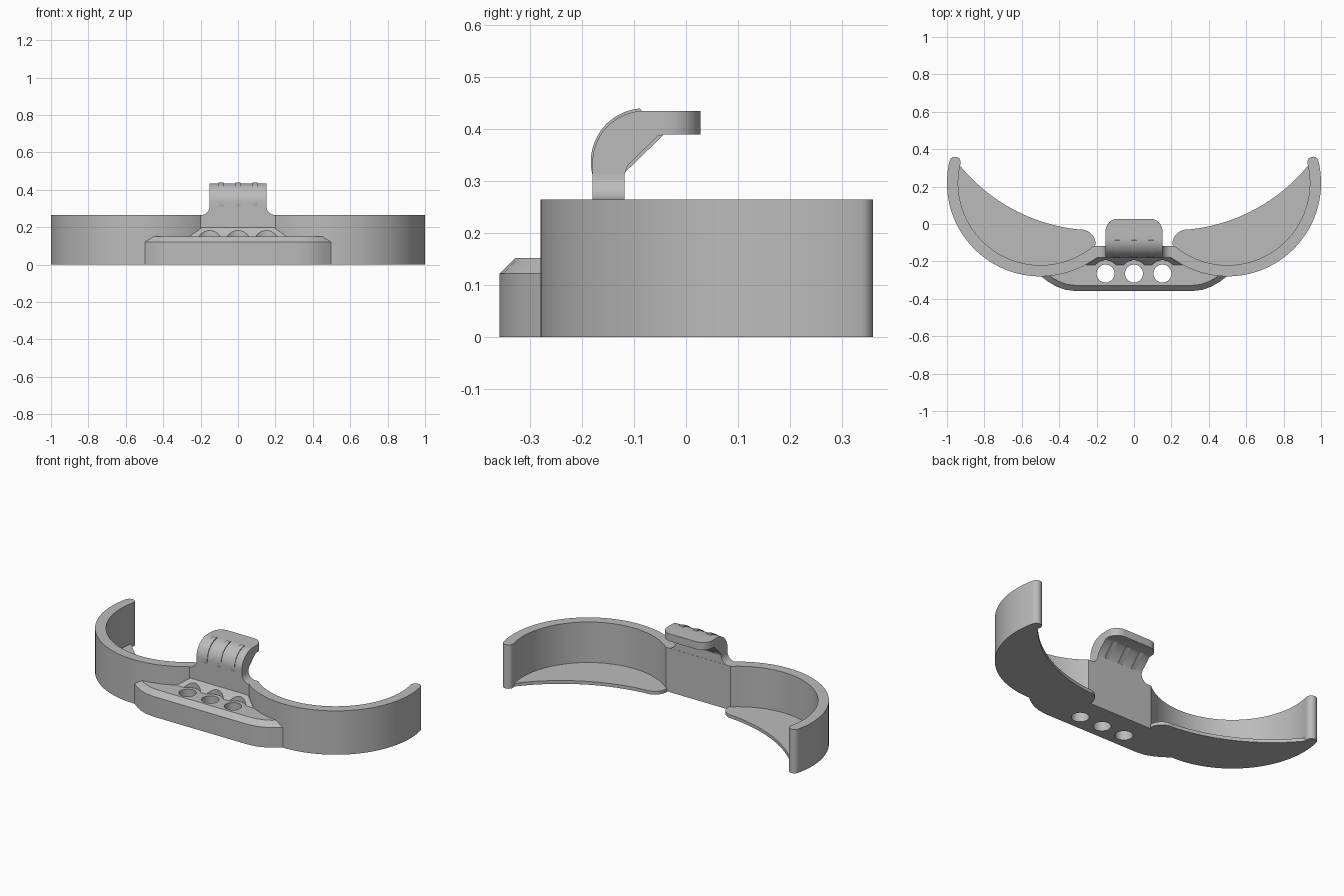
import bpy, bmesh
from math import radians, cos, sin
from mathutils import Vector

cube = bpy.data.objects.get("Cube")
if cube:
    bpy.data.objects.remove(cube, do_unlink=True)

grey = bpy.data.materials.new("plain grey")
grey.use_nodes = True
grey.diffuse_color = (0.5, 0.5, 0.5, 1)
grey.node_tree.nodes["Principled BSDF"].inputs["Base Color"].default_value = grey.diffuse_color


def finish(name, bm):
    bmesh.ops.recalc_face_normals(bm, faces=bm.faces)
    mesh = bpy.data.meshes.new(name)
    bm.to_mesh(mesh)
    bm.free()
    mesh.materials.append(grey)
    obj = bpy.data.objects.new(name, mesh)
    bpy.context.collection.objects.link(obj)
    return obj


def smooth(obj):
    bpy.ops.object.select_all(action='DESELECT')
    obj.select_set(True)
    bpy.context.view_layer.objects.active = obj
    bpy.ops.object.shade_smooth_by_angle(angle=radians(30))


def arc(cx, cy, r, a0, a1, n):
    angles = [radians(a0 + (a1 - a0) * i / n) for i in range(n + 1)]
    return [(cx + r * cos(a), cy + r * sin(a)) for a in angles]


def mirrored(half):
    """Close a right-hand outline with its left-hand reflection."""
    return half + [(-x, y) for x, y in reversed(half)]


def loft(name, rings):
    """Skin a stack of equal-length 3D outlines and cap both ends."""
    bm = bmesh.new()
    loops = [[bm.verts.new(p) for p in ring] for ring in rings]
    for a, b in zip(loops, loops[1:]):
        for i in range(len(a)):
            j = (i + 1) % len(a)
            bm.faces.new((a[i], a[j], b[j], b[i]))
    bm.faces.new(loops[0])
    bm.faces.new(loops[-1])
    return finish(name, bm)


def flat_prism(name, pts, z0, z1):
    return loft(name, [[(x, y, z) for x, y in pts] for z in (z0, z1)])


def side_prism(name, pts, x0, x1):
    return loft(name, [[(x, y, z) for y, z in pts] for x in (x0, x1)])


def cut_holes(obj, radius, z0, z1):
    """Drill the row of three round holes."""
    for x in (-0.152, 0, 0.152):
        cutter = flat_prism("hole_cutter", arc(x, -0.265, radius, 0, 352.5, 47), z0, z1)
        cutter.hide_render = True
        mod = obj.modifiers.new("hole", 'BOOLEAN')
        mod.operation = 'DIFFERENCE'
        mod.solver = 'EXACT'
        mod.object = cutter
        bpy.context.view_layer.objects.active = obj
        bpy.ops.object.modifier_apply(modifier=mod.name)
        bpy.data.objects.remove(cutter, do_unlink=True)


CX, CY, OUTER, INNER, TIP = 0.5, 0.22, 0.5, 0.44, 13.5
HEIGHT, FRONT, BACK = 0.265, -0.18, -0.118

# Wall: two open rings with rounded tips, joined by a straight bridge
mid, half_t = (OUTER + INNER) / 2, (OUTER - INNER) / 2
tip_x, tip_y = CX + mid * cos(radians(TIP)), CY + mid * sin(radians(TIP))
half = arc(CX, CY, OUTER, -126.9, TIP, 56)
half += arc(tip_x, tip_y, half_t, TIP, TIP + 180, 12)[1:-1]
half += arc(CX, CY, INNER, TIP, -130, 56)
smooth(flat_prism("ring_wall", mirrored(half), 0, HEIGHT))

# Crescent floors inside the rings
crescent = arc(CX, CY, INNER + 0.004, -130, 12, 48)
crescent += arc(0.2, 0.91, 0.944, -39.6, -84.5, 24)
crescent += arc(0.285, -0.109, 0.08, 95, 180, 8)
for side, label in ((1, "left"), (-1, "right")):
    smooth(flat_prism(label + "_floor", [(side * x, y) for x, y in crescent], 0, 0.02))

# Front block with a chamfered top edge
back = [(0.2, -0.15), (0.27, -0.19), (0.48, -0.25)]
low = mirrored(back + [(0.5, -0.277), (0.46, -0.308), (0.417, -0.333), (0.37, -0.351), (0.315, -0.358)])
top = mirrored([(0.2, -0.15), (0.27, -0.19), (0.44, -0.25), (0.455, -0.272), (0.43, -0.292),
                (0.395, -0.31), (0.355, -0.323), (0.31, -0.328)])
block = loft("front_block", [[(x, y, z) for x, y in pts]
                             for pts, z in ((low, 0), (low, 0.122), (top, 0.152))])
cut_holes(block, 0.048, -0.1, 0.3)
smooth(block)

# Sloped shoulder between the block and the bridge
bm = bmesh.new()
for s in (-1, 1):
    for p in ((0.26, -0.222, 0.15), (0.26, -0.17, 0.15), (0.19, -0.178, 0.2), (0.19, -0.15, 0.2)):
        bm.verts.new((s * p[0], p[1], p[2]))
bmesh.ops.convex_hull(bm, input=bm.verts)
bmesh.ops.dissolve_limit(bm, angle_limit=0.01, verts=bm.verts, edges=bm.edges)
shoulder = finish("sloped_shoulder", bm)
cut_holes(shoulder, 0.072, 0.1, 0.3)
smooth(shoulder)

# Neck that flares into the bridge
neck = mirrored([(0.2, HEIGHT - 0.003)] + arc(0.2, 0.313, 0.048, 270, 180, 10))
smooth(loft("hook_neck", [[(x, y, z) for x, z in neck] for y in (FRONT, BACK)]))

# Hook curling to the back, with rounded tip corners
profile = [(FRONT, 0.313)] + arc(-0.08, 0.335, 0.1, 180, 90, 20)
profile += [(0.028, 0.435), (0.028, 0.39), (-0.04, 0.39), (-0.055, 0.386), (-0.112, 0.33), (BACK, 0.313)]
hook = side_prism("hook", profile, -0.152, 0.152)
bm = bmesh.new()
bm.from_mesh(hook.data)
corners = [e for e in bm.edges
           if all(v.co.y > 0.02 for v in e.verts) and abs(e.verts[0].co.z - e.verts[1].co.z) > 0.02]
bmesh.ops.bevel(bm, geom=corners, offset=0.065, segments=10, profile=0.5, affect='EDGES')
bm.to_mesh(hook.data)
bm.free()
smooth(hook)

# Three slim ribs wrapping the bend
rib = arc(-0.08, 0.337, 0.103, 194, 95, 20) + [(-0.044, 0.388), (-0.116, 0.318)]
for i in (-1, 0, 1):
    smooth(side_prism("hook_rib", rib, i * 0.091 - 0.013, i * 0.091 + 0.013))
